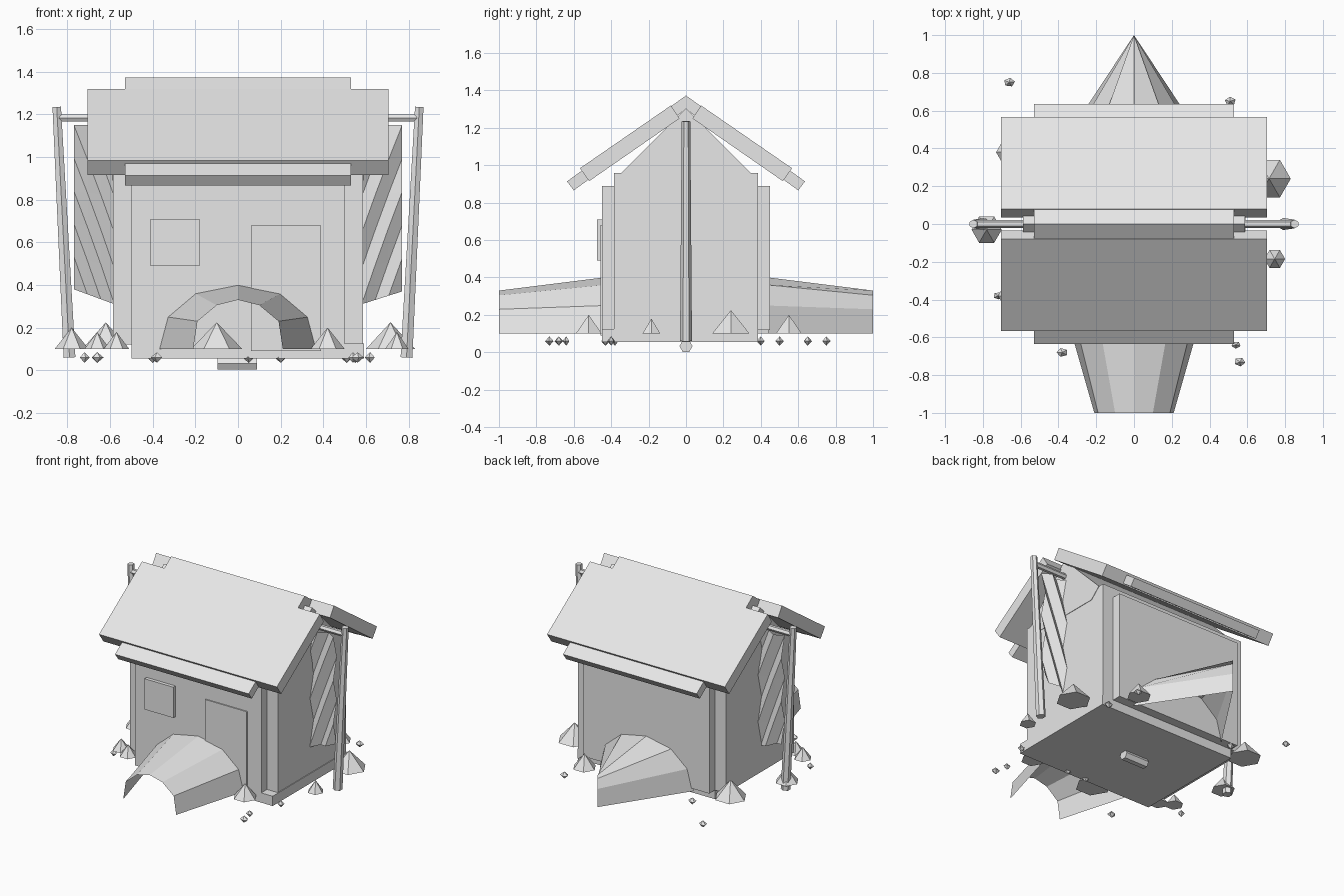
import bpy, bmesh, math, random
from mathutils import Vector

if "Cube" in bpy.data.objects:
    bpy.data.objects.remove(bpy.data.objects["Cube"])

random.seed(4)
grey = bpy.data.materials.new("plain_grey")
grey.diffuse_color = (0.8, 0.8, 0.8, 1)
grey.use_nodes = True
grey.node_tree.nodes["Principled BSDF"].inputs["Base Color"].default_value = grey.diffuse_color


def make(name, verts, faces, fix=True):
    me = bpy.data.meshes.new(name)
    me.from_pydata([tuple(v) for v in verts], [], faces)
    if fix:
        bm = bmesh.new()
        bm.from_mesh(me)
        bmesh.ops.remove_doubles(bm, verts=bm.verts, dist=1e-5)
        bmesh.ops.recalc_face_normals(bm, faces=bm.faces)
        bm.to_mesh(me)
        bm.free()
    me.materials.append(grey)
    ob = bpy.data.objects.new(name, me)
    bpy.context.collection.objects.link(ob)
    return ob


def prism(name, profile, x0, x1):
    """Extrude a (y, z) outline along x."""
    n = len(profile)
    verts = [(x, y, z) for x in (x0, x1) for y, z in profile]
    faces = [tuple(range(n)), tuple(range(n, 2 * n))]
    faces += [(i, (i + 1) % n, n + (i + 1) % n, n + i) for i in range(n)]
    return make(name, verts, faces)


def box(name, x0, x1, y0, y1, z0, z1):
    return prism(name, [(y0, z0), (y1, z0), (y1, z1), (y0, z1)], x0, x1)


def rod(name, a, b, r0, r1, sides=6):
    """Tapered faceted rod between two points."""
    a, b = Vector(a), Vector(b)
    turn = (b - a).to_track_quat('Z', 'Y')
    verts = [p + turn @ Vector((r * math.cos(t), r * math.sin(t), 0))
             for p, r in ((a, r0), (b, r1))
             for t in (2 * math.pi * i / sides for i in range(sides))]
    faces = [tuple(range(sides)), tuple(range(sides, 2 * sides))]
    faces += [(i, (i + 1) % sides, sides + (i + 1) % sides, sides + i) for i in range(sides)]
    return make(name, verts, faces)


# Hut body: crossed wall blocks, floor slab and gable
box("long_walls", -0.5, 0.5, -0.45, 0.45, 0.12, 0.89)
box("end_walls", -0.585, 0.585, -0.385, 0.385, 0.12, 0.96)
box("floor_slab", -0.5, 0.59, -0.45, 0.385, 0.055, 0.125)
prism("gable", [(-0.27, 0.89), (0.27, 0.89), (0.345, 0.96), (0, 1.305), (-0.345, 0.96)], -0.588, 0.588)
rod("floor_peg", (-0.095, 0, 0.033), (0.09, 0, 0.033), 0.035, 0.035)

# Window and door panels
box("window_panel", -0.41, -0.18, -0.475, -0.44, 0.49, 0.71)
box("door_panel", 0.06, 0.39, -0.458, -0.44, 0.09, 0.68)

# Roof: a lower and a wider upper slab on each side
for s, side in ((-1, "front"), (1, "back")):
    prism("roof_lower_" + side,
          [(0, 1.373), (s * 0.636, 0.914), (s * 0.6, 0.866), (0, 1.30)], -0.53, 0.53)
    prism("roof_upper_" + side,
          [(s * 0.08, 1.32), (s * 0.567, 0.984), (s * 0.518, 0.915), (s * 0.035, 1.25)], -0.705, 0.705)

# Poles, crossbars and hanging cloth at both ends
for s, side in ((-1, "left"), (1, "right")):
    rod("pole_" + side, (s * 0.79, 0, 0.06), (s * 0.85, 0, 1.235), 0.032, 0.023)
    rod("crossbar_" + side, (s * 0.5, 0, 1.183), (s * 0.84, 0, 1.183), 0.02, 0.02)
    cols, rows = 4, 6
    verts = []
    for j in range(rows):
        for i in range(cols):
            u, v = i / (cols - 1), j / (rows - 1)
            bottom = 0.31 + 0.06 * u if s > 0 else 0.31 + 0.07 * u
            verts.append((s * (0.58 + 0.19 * u), 0.02 * (-1) ** (i + j),
                          1.15 + (bottom - 1.15) * v))
    faces = []
    for j in range(rows - 1):
        for i in range(cols - 1):
            a = j * cols + i
            faces += [(a, a + 1, a + cols), (a + 1, a + cols + 1, a + cols)]
    make("cloth_" + side, verts, faces)

# Arched shelters: open tunnel in front, pinched tent behind
half = [(0.37, 0.1), (0.33, 0.25), (0.2, 0.36)]
near = [(-x, z) for x, z in half] + [(0, 0.4)] + half[::-1]
half = [(0.21, 0.1), (0.19, 0.23), (0.1, 0.305)]
far = [(-x, z) for x, z in half] + [(0, 0.33)] + half[::-1]


def shelter(name, s, pinch):
    verts = [(x, s * 0.44, z) for x, z in near] + [(x * pinch, s, z) for x, z in far]
    faces = [(i, i + 1, 8 + i, 7 + i) for i in range(6)]
    if s > 0:
        faces = [f[::-1] for f in faces]
    make(name, verts, faces, fix=False)


shelter("front_tunnel", -1, 1.0)
shelter("back_tent", 1, 0.0)

# Faceted ground spikes: x, y, radius, top height
spikes = [(0.715, 0.24, 0.115, 0.225), (0.745, -0.185, 0.055, 0.18), (-0.78, -0.03, 0.08, 0.2),
          (-0.62, 0.38, 0.11, 0.225), (-0.66, -0.38, 0.06, 0.18), (-0.1, -0.53, 0.12, 0.225),
          (0.42, -0.52, 0.08, 0.2), (-0.57, -0.43, 0.06, 0.18), (0.42, 0.55, 0.08, 0.2)]
for x, y, r, h in spikes:
    ring = [(x + r * math.cos(i * math.pi / 3), y + r * math.sin(i * math.pi / 3), 0.1)
            for i in range(6)]
    make("ground_spike", ring + [(x, y, h)],
         [(i, (i + 1) % 6, 6) for i in range(6)] + [tuple(range(6))])

# Small scattered pebbles: x, y, radius
pebbles = [(-0.66, 0.75, 0.03), (-0.38, -0.68, 0.03), (0.56, -0.73, 0.03), (0.54, -0.64, 0.025),
           (0.51, 0.65, 0.03), (-0.72, -0.38, 0.025), (0.2, -0.43, 0.03), (0.55, 0.4, 0.03),
           (0.05, -0.43, 0.03), (-0.4, 0.5, 0.03), (0.62, -0.4, 0.025)]
for x, y, r in pebbles:
    a = random.random() * 6
    ring = [(x + r * math.cos(a + i * 1.2566), y + 0.8 * r * math.sin(a + i * 1.2566), 0.06)
            for i in range(5)]
    make("pebble", ring + [(x, y, 0.085), (x, y, 0.035)],
         [(i, (i + 1) % 5, k) for i in range(5) for k in (5, 6)])
